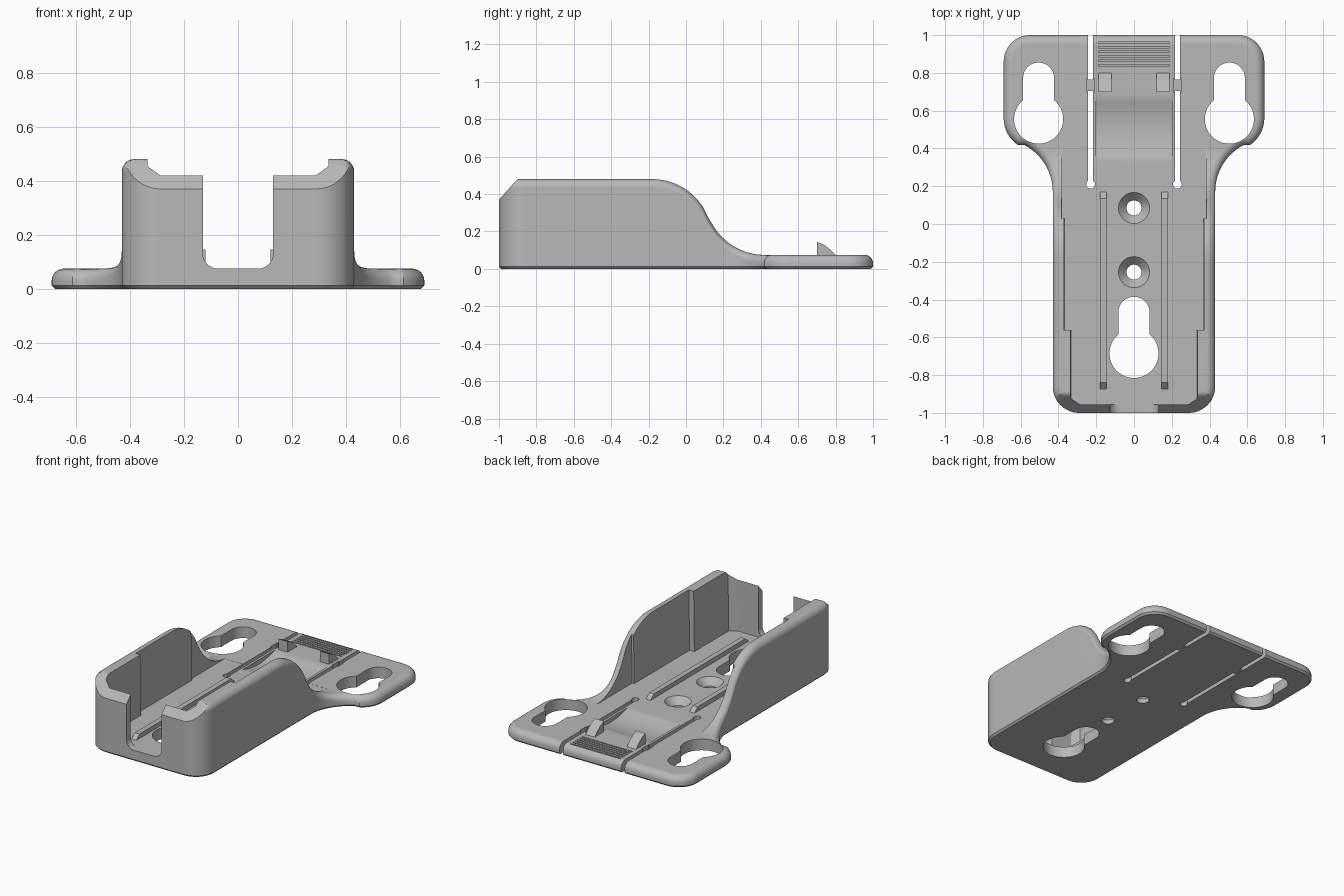
import bpy, bmesh
from math import sin, cos, asin, pi, radians, sqrt
from mathutils import Vector

cube = bpy.data.objects.get("Cube")
if cube:
    bpy.data.objects.remove(cube, do_unlink=True)

grey = bpy.data.materials.new("grey plastic")
grey.use_nodes = True
SHADE = (0.48, 0.48, 0.48, 1)
grey.diffuse_color = SHADE
grey.node_tree.nodes["Principled BSDF"].inputs["Base Color"].default_value = SHADE

FLOOR, TOP, RIM = 0.075, 0.48, 0.045


def make_object(name, bm):
    bmesh.ops.recalc_face_normals(bm, faces=bm.faces)
    mesh = bpy.data.meshes.new(name)
    bm.to_mesh(mesh)
    bm.free()
    mesh.materials.append(grey)
    ob = bpy.data.objects.new(name, mesh)
    bpy.context.collection.objects.link(ob)
    return ob


def add_prism(bm, pts, axis, lo, hi, draft=1.0):
    """Extrude a 2D outline along x, y or z; draft scales the far end in x."""
    def place(p, d):
        return {"x": (d, p[0], p[1]), "y": (p[0], d, p[1]), "z": (p[0], p[1], d)}[axis]
    a = [bm.verts.new(place(p, lo)) for p in pts]
    b = [bm.verts.new(place((p[0] * draft, p[1]), hi)) for p in pts]
    bm.faces.new(a[::-1])
    bm.faces.new(b)
    for i in range(len(pts)):
        j = (i + 1) % len(pts)
        bm.faces.new((a[i], a[j], b[j], b[i]))


def prism(name, *args, **kw):
    bm = bmesh.new()
    add_prism(bm, *args, **kw)
    return make_object(name, bm)


def arc(cx, cy, r, a0, a1, n):
    return [(cx + r * cos(radians(a0 + (a1 - a0) * i / n)),
             cy + r * sin(radians(a0 + (a1 - a0) * i / n))) for i in range(n + 1)]


def mirrored(half):
    return half + [(-x, y) for x, y in reversed(half)]


def box(x0, x1, y0, y1):
    return [(x0, y0), (x1, y0), (x1, y1), (x0, y1)]


def cut(target, cutter):
    mod = target.modifiers.new("cut", "BOOLEAN")
    mod.operation, mod.solver, mod.object = "DIFFERENCE", "EXACT", cutter
    bpy.context.view_layer.objects.active = target
    bpy.ops.object.modifier_apply(modifier=mod.name)
    bpy.data.objects.remove(cutter, do_unlink=True)


def height(y):
    """Side profile: tall walls that sweep down to the flat rear plate."""
    if y < -0.18:
        return TOP
    if y < 0.12:
        return 0.16 + sqrt(0.32 ** 2 - (y + 0.18) ** 2)
    if y < 0.42:
        return FLOOR + 0.32 - sqrt(0.32 ** 2 - (y - 0.42) ** 2)
    return FLOOR


# Body: right half of the plan outline, from the front to the back
half = arc(0.29, -0.86, 0.14, -90, 0, 12)
half += [(0.43, -0.6), (0.43, -0.35)]
half += [(0.43, -0.18 + 0.03 * i) for i in range(12)]
half += arc(0.71, 0.17, 0.28, 180, 118, 14)
half += arc(0.52, 0.56, 0.17, -57, 0, 10)
half += arc(0.55, 0.86, 0.14, 0, 90, 12)
outline = [Vector(p) for p in mirrored(half)]
n = len(outline)
normals = []
for i in range(n):
    t = (outline[(i + 1) % n] - outline[i - 1]).normalized()
    normals.append(Vector((t.y, -t.x)))
normals[0], normals[n - 1] = Vector((0, -1)), Vector((0, -1))

bm = bmesh.new()


def ring(inset, z_of):
    pts = [p - q * inset for p, q in zip(outline, normals)]
    return [bm.verts.new((p.x, p.y, z_of(p.y))) for p in pts]


rings = [ring(0.012, lambda y: 0), ring(0, lambda y: 0.012)]
for k in range(7):
    a = k / 6 * pi / 2
    drop = RIM * (1 - sin(a))
    rings.append(ring(RIM * (1 - cos(a)),
                      lambda y: min(height(y) - drop, 0.37 + 1.12 * (y + 1))))
for lower, upper in zip(rings, rings[1:]):
    for i in range(n):
        j = (i + 1) % n
        bm.faces.new((lower[i], lower[j], upper[j], upper[i]))
for cap in (rings[0], rings[-1]):
    for i in range(n // 2 - 1):
        bm.faces.new((cap[i], cap[i + 1], cap[n - 2 - i], cap[n - 1 - i]))
body = make_object("holder_body", bm)

# Inner cavity with stepped walls, and the front opening
cavity = [(0.285, -0.955), (0.33, -0.925), (0.33, -0.56), (0.365, -0.56),
          (0.365, 0.03), (0.38, 0.03), (0.38, 0.4)]
cut(body, prism("cavity_cutter", mirrored(cavity), "z", FLOOR, 0.6, draft=1.02))
opening = arc(0.075, FLOOR + 0.055, 0.055, -90, 0, 8) + [(0.13, 0.6)]
cut(body, prism("opening_cutter", mirrored(opening), "y", -1.1, -0.94))


# Keyholes
def keyhole(cx, cy, r, slot, slot_y):
    a = asin(slot / r) * 180 / pi
    pts = arc(cx, cy, r, 90 + a, 450 - a, 36) + arc(cx, slot_y, slot, 0, 180, 16)
    cut(body, prism("keyhole_cutter", pts, "z", -0.1, 0.3))


keyhole(0, -0.685, 0.13, 0.083, -0.468)
for side in (-1, 1):
    keyhole(side * 0.505, 0.555, 0.13, 0.082, 0.773)

# Countersunk screw holes
for y in (0.085, -0.255):
    cut(body, prism("screw_cutter", arc(0, y, 0.04, 0, 350, 35), "z", -0.1, 0.2))
    bm = bmesh.new()
    bmesh.ops.create_cone(bm, cap_ends=True, segments=36, radius1=0.036, radius2=0.087, depth=0.055)
    bmesh.ops.translate(bm, vec=(0, y, 0.0525), verts=bm.verts)
    cut(body, make_object("countersink_cutter", bm))

# Slits freeing the spring latch
for side in (-1, 1):
    cut(body, prism("slit_cutter", box(side * 0.23 - 0.013, side * 0.23 + 0.013, 0.2, 1.1), "z", -0.1, 0.2))
    cut(body, prism("slit_end_cutter", arc(side * 0.23, 0.21, 0.023, 0, 345, 23), "z", -0.1, 0.2))
    cut(body, prism("notch_cutter", box(side * 0.23 - 0.02, side * 0.23 + 0.02, 0.7, 0.77), "z", 0.045, 0.2))

# Curved dip in the latch
dip = [(0.33 + 0.35 * i / 12, FLOOR - 0.03 * sin(pi * i / 12)) for i in range(13)]
dip = [(0.33, 0.1)] + dip + [(0.68, 0.1)]
cut(body, prism("dip_cutter", dip, "x", -0.2, 0.2))

# Finger grip grooves
bm = bmesh.new()
for i in range(6):
    y = 0.835 + 0.024 * i
    add_prism(bm, box(-0.187, 0.187, y, y + 0.009), "z", 0.063, 0.1)
cut(body, make_object("grip_cutter", bm))

# Guide rails, latch teeth and bridging tabs
parts = [body]
rail = [(-0.88, 0.07), (0.175, 0.07), (0.135, 0.105), (-0.84, 0.105)]
tooth = [(0.7, 0.06), (0.7, 0.145), (0.74, 0.128), (0.775, 0.1), (0.805, 0.07), (0.805, 0.06)]
for side, word in ((-1, "right"), (1, "left")):
    x = side * 0.1625
    parts.append(prism(word + "_guide_rail", rail, "x", x - 0.0175, x + 0.0175))
    x = side * 0.154
    parts.append(prism(word + "_latch_tooth", tooth, "x", x - 0.034, x + 0.034))
    x = side * 0.23
    parts.append(prism(word + "_bridge_tab", box(x - 0.016, x + 0.016, 0.705, 0.765), "z", 0.004, 0.044))

# Smooth shading with crisp edges
bpy.ops.object.select_all(action="DESELECT")
for ob in parts:
    ob.select_set(True)
bpy.context.view_layer.objects.active = body
bpy.ops.object.shade_smooth_by_angle(angle=radians(30))
body.modifiers.new("weighted_normals", "WEIGHTED_NORMAL").keep_sharp = True
